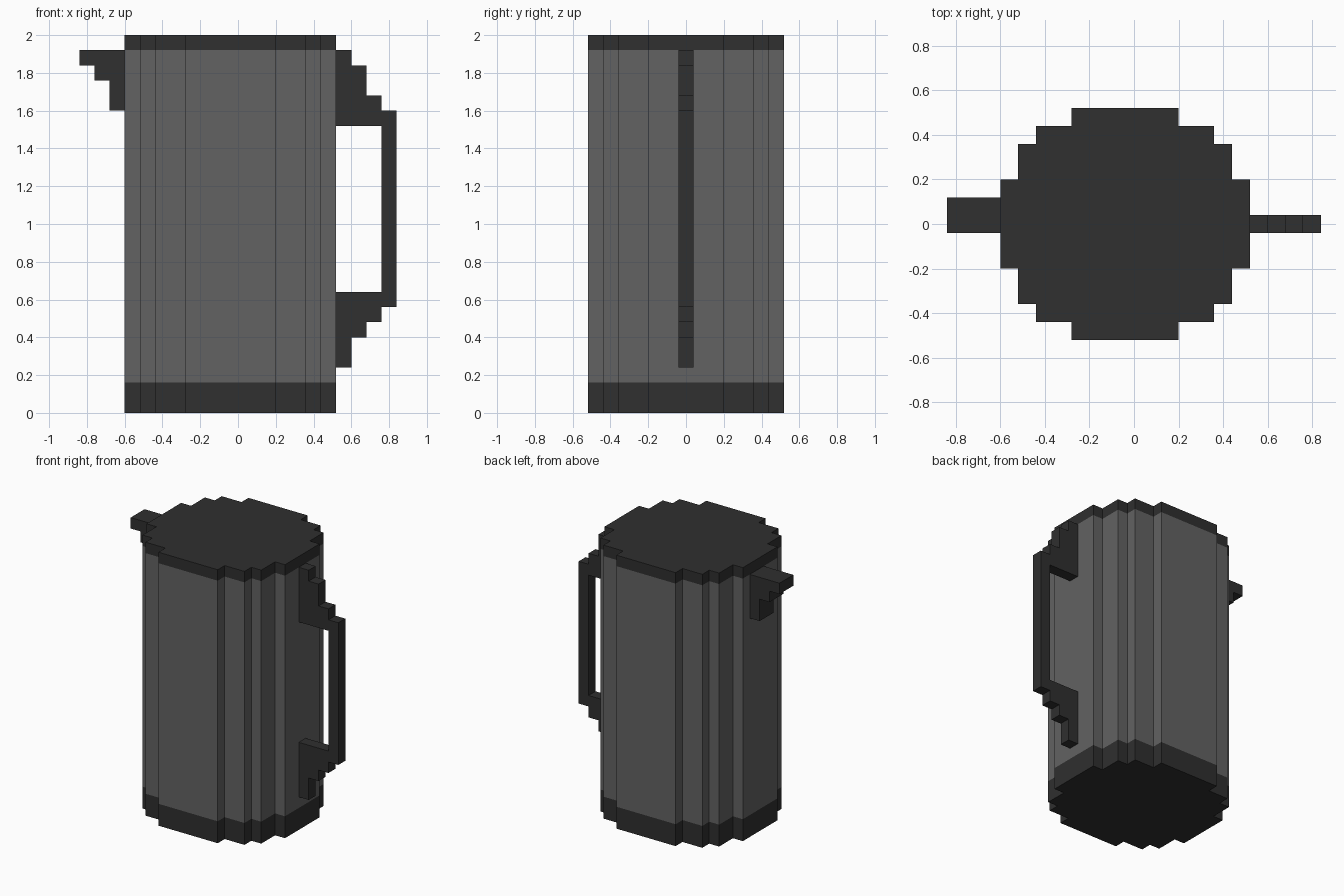
import bpy, bmesh

if "Cube" in bpy.data.objects:
    bpy.data.objects.remove(bpy.data.objects["Cube"])


def material(name, value):
    m = bpy.data.materials.new(name)
    m.diffuse_color = (value, value, value, 1)
    m.use_nodes = True
    m.node_tree.nodes["Principled BSDF"].inputs["Base Color"].default_value = m.diffuse_color
    return m


grey = material("body grey", 0.123)
dark = material("dark trim", 0.029)


def loft(name, rings, mats, mat_rule=None):
    """Skin matching rings of points, capping only the two ends."""
    bm = bmesh.new()
    loops = [[bm.verts.new(p) for p in ring] for ring in rings]
    n = len(loops[0])
    for a, b in zip(loops, loops[1:]):
        for i in range(n):
            j = (i + 1) % n
            bm.faces.new((a[i], a[j], b[j], b[i]))
    bm.faces.new(loops[0][::-1])
    bm.faces.new(loops[-1])
    bmesh.ops.recalc_face_normals(bm, faces=bm.faces[:])
    if mat_rule:
        for f in bm.faces:
            f.material_index = mat_rule(f.calc_center_median())
    mesh = bpy.data.meshes.new(name)
    bm.to_mesh(mesh)
    bm.free()
    for m in mats:
        mesh.materials.append(m)
    obj = bpy.data.objects.new(name, mesh)
    bpy.context.collection.objects.link(obj)
    return obj


def side_plate(name, profile, y0, y1):
    return loft(name, [[(x, y, z) for x, z in profile] for y in (y0, y1)], [dark])


# Stepped round body: quarter outline mirrored about x = -0.04 and y = 0
CX = -0.04
quarter = [(0.56, 0.20), (0.48, 0.20), (0.48, 0.36), (0.40, 0.36),
           (0.40, 0.44), (0.24, 0.44), (0.24, 0.52)]
half = quarter + [(-x, y) for x, y in reversed(quarter)]
outline = half + [(x, -y) for x, y in reversed(half)]
levels = (0, 0.16, 1.92, 2.0)  # dark base, grey wall, dark lid
loft("jug_body", [[(x + CX, y, z) for x, y in outline] for z in levels],
     [grey, dark], lambda c: 0 if 0.16 < c.z < 1.92 else 1)

# Stepped handle
side_plate("handle", [
    (0.52, 1.92), (0.60, 1.92), (0.60, 1.84), (0.68, 1.84), (0.68, 1.68),
    (0.76, 1.68), (0.76, 1.60), (0.84, 1.60), (0.84, 0.56), (0.76, 0.56),
    (0.76, 0.48), (0.68, 0.48), (0.68, 0.40), (0.60, 0.40), (0.60, 0.24),
    (0.52, 0.24), (0.52, 0.64), (0.76, 0.64), (0.76, 1.52), (0.52, 1.52)],
    -0.04, 0.04)

# Stepped pouring spout
side_plate("spout", [
    (-0.60, 1.92), (-0.84, 1.92), (-0.84, 1.84), (-0.76, 1.84),
    (-0.76, 1.76), (-0.68, 1.76), (-0.68, 1.60), (-0.60, 1.60)],
    -0.04, 0.12)
